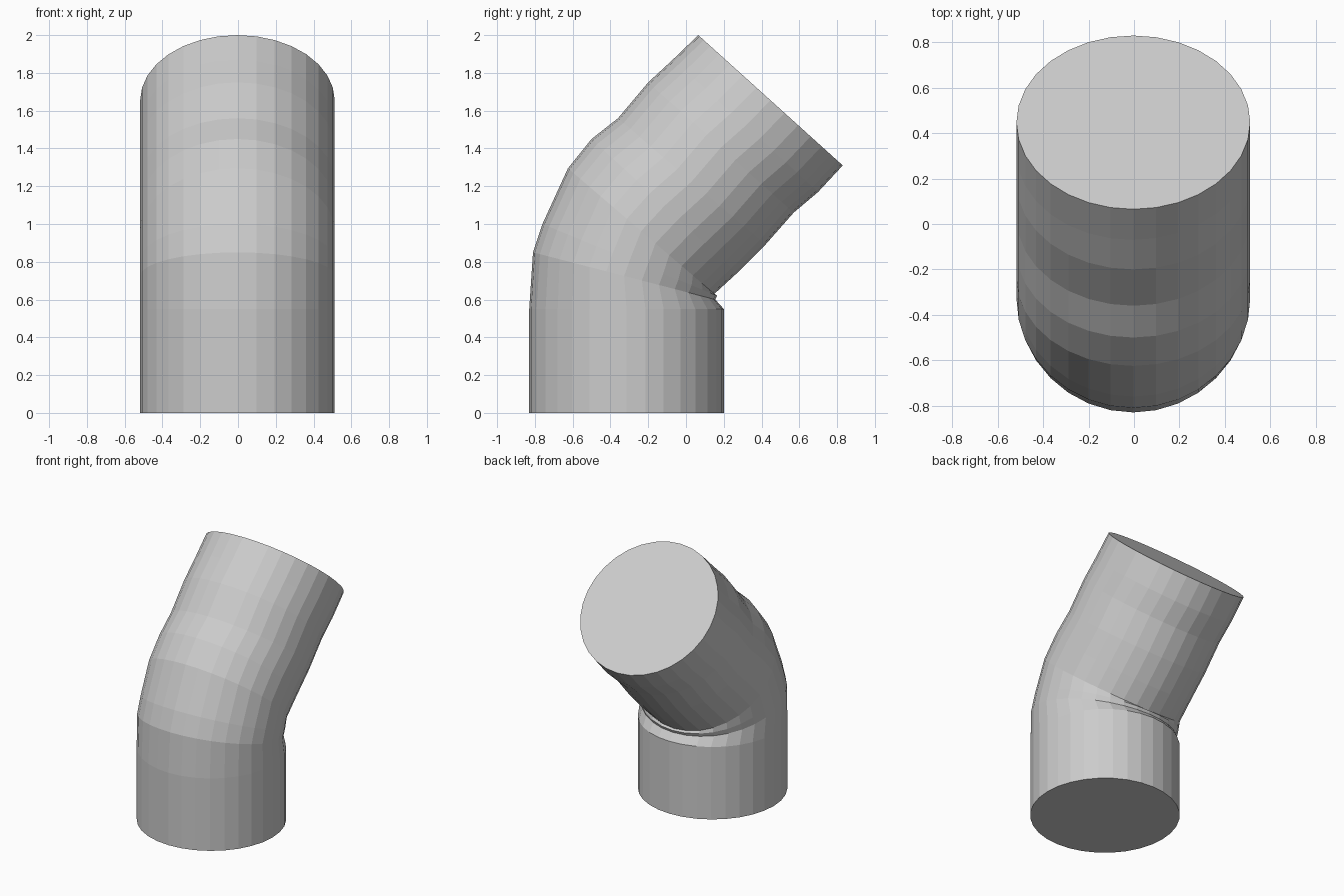
import bpy, bmesh, math
from mathutils import Vector

if "Cube" in bpy.data.objects:
    bpy.data.objects.remove(bpy.data.objects["Cube"])

SIDES = 32
RADIUS = 0.515

# Each ring: outer (y, z), inner (y, z), seen from the right side
RINGS = [
    ((-0.83, 0.00), (0.20, 0.00)),
    ((-0.83, 0.55), (0.20, 0.55)),
    ((-0.81, 0.85), (0.155, 0.60)),
    ((-0.76, 1.00), (0.165, 0.62)),
    ((-0.625, 1.295), (0.15, 0.63)),
    ((-0.50, 1.45), (0.27, 0.74)),
    ((-0.36, 1.56), (0.42, 0.89)),
    ((-0.20, 1.75), (0.57, 1.06)),
    ((-0.07, 1.87), (0.70, 1.17)),
    ((0.065, 2.00), (0.83, 1.31)),
]

bm = bmesh.new()


def add_ring(outer, inner):
    a, b = Vector((-0.003, *outer)), Vector((-0.003, *inner))
    centre, half = (a + b) / 2, (b - a) / 2
    across = Vector((RADIUS, 0, 0))
    angles = [2 * math.pi * i / SIDES for i in range(SIDES)]
    return [bm.verts.new(centre + across * math.cos(t) + half * math.sin(t))
            for t in angles]


# Tube wall, one band between each pair of rings
rings = [add_ring(*r) for r in RINGS]
for low, high in zip(rings, rings[1:]):
    for i in range(SIDES):
        j = (i + 1) % SIDES
        bm.faces.new((low[i], low[j], high[j], high[i]))

# End caps
bm.faces.new(rings[0][::-1])
bm.faces.new(rings[-1])

mesh = bpy.data.meshes.new("bent_pipe")
bm.to_mesh(mesh)
bm.free()
bpy.context.collection.objects.link(bpy.data.objects.new("bent_pipe", mesh))
